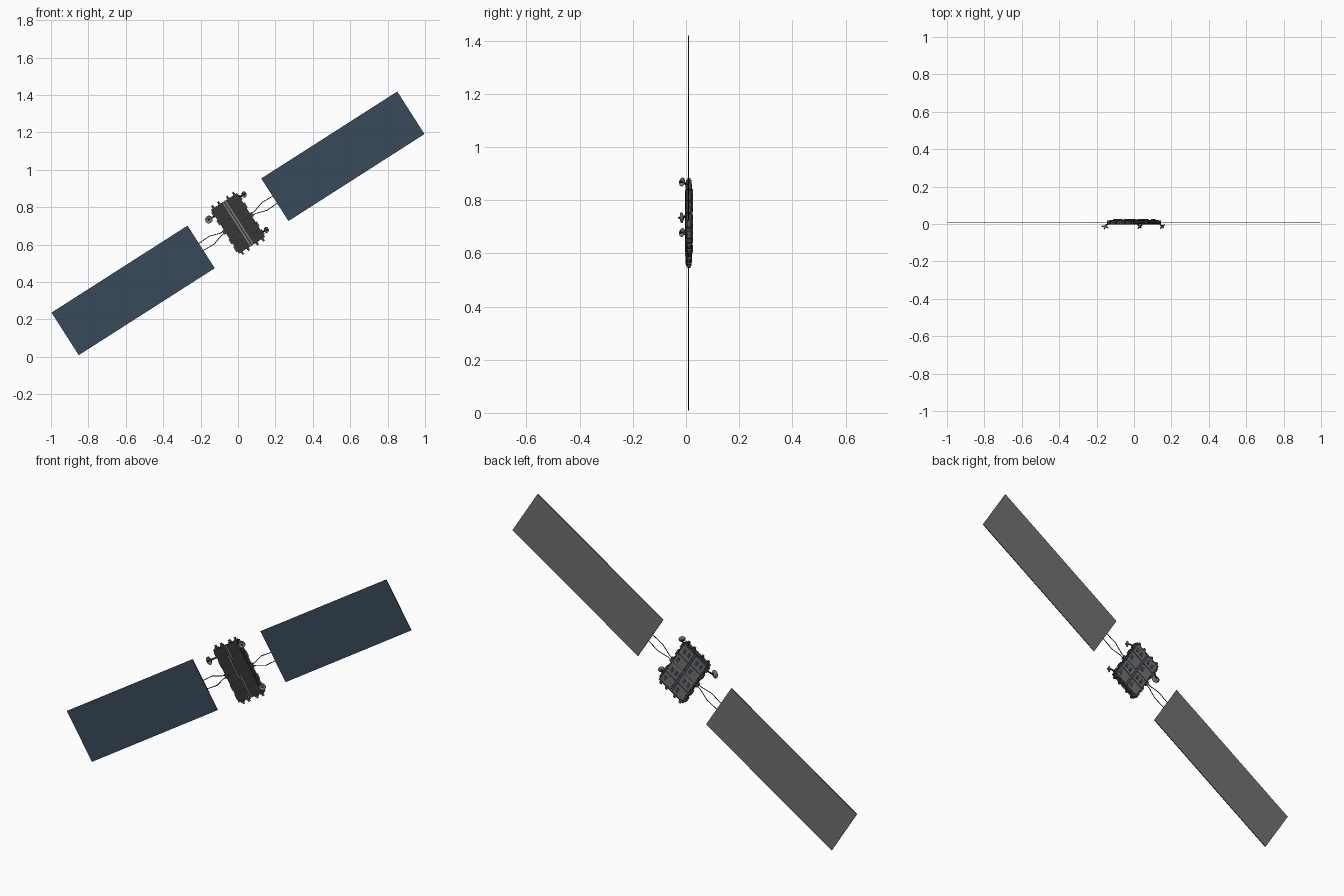
import bpy, bmesh, math
from mathutils import Matrix, Vector

if "Cube" in bpy.data.objects:
    bpy.data.objects.remove(bpy.data.objects["Cube"])

# Craft frame: x along the wings, z across them, tilted about the y axis
FRAME = Matrix.Translation((0, 0, 0.714)) @ Matrix.Rotation(math.radians(-32.6), 4, 'Y')


def material(name, r, g, b):
    m = bpy.data.materials.new(name)
    m.use_nodes = True
    m.diffuse_color = (r, g, b, 1)
    m.node_tree.nodes["Principled BSDF"].inputs["Base Color"].default_value = (r, g, b, 1)
    return m


NAVY = material("solar_navy", 0.04, 0.068, 0.10)
GREY = material("backing_grey", 0.16, 0.165, 0.17)
DARK = material("charcoal", 0.04, 0.039, 0.037)
LIGHT = material("light_metal", 0.24, 0.24, 0.24)
STEEL = material("blue_steel", 0.06, 0.075, 0.09)
BLACK = material("wire_black", 0.015, 0.015, 0.015)


def finish(name, bm, *mats):
    bmesh.ops.recalc_face_normals(bm, faces=bm.faces)
    me = bpy.data.meshes.new(name)
    bm.to_mesh(me)
    bm.free()
    for m in mats:
        me.materials.append(m)
    ob = bpy.data.objects.new(name, me)
    bpy.context.collection.objects.link(ob)
    ob.matrix_world = FRAME
    return ob


def add_box(bm, x, y, z):
    """Box from (min, max) pairs."""
    c = [(a + b) / 2 for a, b in (x, y, z)]
    s = [b - a for a, b in (x, y, z)]
    bmesh.ops.create_cube(bm, size=1, matrix=Matrix.Translation(c) @ Matrix.Diagonal((*s, 1)))


def add_rod(bm, a, b, r, sides=8, r2=None):
    a, b = Vector(a), Vector(b)
    d = b - a
    m = Matrix.Translation((a + b) / 2) @ d.to_track_quat('Z', 'Y').to_matrix().to_4x4()
    bmesh.ops.create_cone(bm, cap_ends=True, segments=sides, radius1=r,
                          radius2=r if r2 is None else r2, depth=d.length, matrix=m)


def boxes(name, mat, *specs):
    bm = bmesh.new()
    for s in specs:
        add_box(bm, *s)
    return finish(name, bm, mat)


# Solar wings: blue cells in front, grey backing and edges
for side, s in (("left", 1), ("right", -1)):
    bm = bmesh.new()
    add_box(bm, sorted((s * 0.234, s * 1.097)), (0.008, 0.012), (-0.135, 0.135))
    bm.normal_update()
    for f in bm.faces:
        f.material_index = 0 if f.normal.y < -0.5 else (1 if f.normal.y > 0.5 else 2)
    finish(side + "_solar_wing", bm, NAVY, GREY, DARK)

    # Wire yoke joining wing and body
    bm = bmesh.new()
    for v in (1, -1):
        path = [(0.08, 0.005), (0.11, 0.007), (0.168, 0.025), (0.236, 0.022)]
        pts = [(s * u, 0.01, v * w) for u, w in path]
        for a, b in zip(pts, pts[1:]):
            add_rod(bm, a, b, 0.002, 6)
    finish(side + "_yoke", bm, BLACK)
    boxes(side + "_wing_hinge", STEEL, (sorted((s * 0.08, s * 0.094)), (0.004, 0.016), (-0.012, 0.012)))

# Body core
boxes("body_core", STEEL, ((-0.08, 0.08), (0.002, 0.019), (-0.136, 0.136)))

# Dark front covers with light rails between them
boxes("front_covers", DARK, ((-0.078, -0.012), (-0.002, 0.003), (-0.134, 0.134)),
      ((-0.003, 0.003), (-0.002, 0.003), (-0.134, 0.134)),
      ((0.012, 0.078), (-0.002, 0.003), (-0.134, 0.134)))
boxes("front_rails", LIGHT, *[((u - 0.003, u + 0.003), (-0.003, 0.003), (-0.14, 0.14))
                             for u in (-0.0075, 0.0075)])
boxes("front_seams", BLACK, *[((s - 0.033, s + 0.033), (-0.003, -0.001), (v - 0.001, v + 0.001))
                             for s in (-0.045, 0.045) for v in (-0.09, -0.045, 0, 0.045, 0.09)])

# Edge rims
boxes("edge_rims", DARK, *[((u - 0.003, u + 0.003), (0, 0.02), (-0.138, 0.138)) for u in (-0.08, 0.08)],
      *[((-0.083, 0.083), (0, 0.02), (v - 0.003, v + 0.003)) for v in (-0.136, 0.136)])

# Back equipment plates, ribs and small units
cells = [(u, v) for u in (-0.041, 0.041) for v in (-0.1, -0.034, 0.034, 0.1)]
boxes("back_plates", GREY, *[((u - 0.033, u + 0.033), (0.018, 0.0225), (v - 0.029, v + 0.029))
                            for u, v in cells])
boxes("back_ribs", LIGHT, ((-0.003, 0.003), (0.018, 0.025), (-0.135, 0.135)),
      ((-0.08, 0.08), (0.018, 0.025), (-0.003, 0.003)))
boxes("back_units", STEEL, *[((u + d - 0.007, u + d + 0.007), (0.022, 0.026), (v - 0.012, v + 0.012))
                            for i, (u, v) in enumerate(cells) for d in ((-0.014, 0.014) if i % 2 else (0.018,))])

# Thruster pods along both ends
bm = bmesh.new()
for v in (1, -1):
    for u in (-0.066, -0.028, 0.028, 0.066):
        add_box(bm, (u - 0.007, u + 0.007), (0.003, 0.02), sorted((v * 0.132, v * 0.146)))
        add_rod(bm, (u, 0.011, v * 0.145), (u, 0.011, v * 0.155), 0.004, 10, 0.007)
finish("thruster_pods", bm, STEEL)

# Side equipment boxes
boxes("side_boxes", STEEL, *[(sorted((s * 0.08, s * 0.09)), (0.004, 0.018), (v - 0.015, v + 0.015))
                            for s in (1, -1) for v in (-0.11, -0.06, 0.06, 0.11)])


# Dish antennas on short booms
def dish(name, centre, aim, radius):
    c, aim = Vector(centre), Vector(aim).normalized()
    turn = Matrix.Translation(c) @ aim.to_track_quat('Z', 'Y').to_matrix().to_4x4()
    bm = bmesh.new()
    prof = [(0.0, 0.0), (0.35, 0.05), (0.7, 0.2), (1, 0.42), (0.97, 0.5), (0.66, 0.28), (0.33, 0.13), (0, 0.09)]
    vs = [bm.verts.new((r * radius, 0, h * radius)) for r, h in prof]
    es = [bm.edges.new(p) for p in zip(vs, vs[1:])]
    bmesh.ops.spin(bm, geom=vs + es, cent=(0, 0, 0), axis=(0, 0, 1), angle=math.tau, steps=20)
    bmesh.ops.remove_doubles(bm, verts=bm.verts, dist=1e-5)
    bm.transform(turn)
    ob = finish(name, bm, GREY)
    for p in ob.data.polygons:
        p.use_smooth = True
    bm = bmesh.new()
    add_rod(bm, c, c + aim * radius * 0.9, 0.002, 8)
    add_rod(bm, c + aim * radius * 0.7, c + aim * radius, 0.004, 8)
    add_rod(bm, c, (math.copysign(0.078, c.x), 0.01, c.z), 0.004, 8)
    finish(name + "_boom", bm, BLACK)


dish("upper_left_dish", (0.106, -0.009, 0.114), (0.6, -0.75, -0.2), 0.017)
dish("lower_left_dish", (0.104, -0.009, -0.11), (0.6, -0.75, -0.2), 0.017)
dish("right_dish", (-0.118, -0.008, 0.1), (-0.25, -0.95, 0.1), 0.021)
